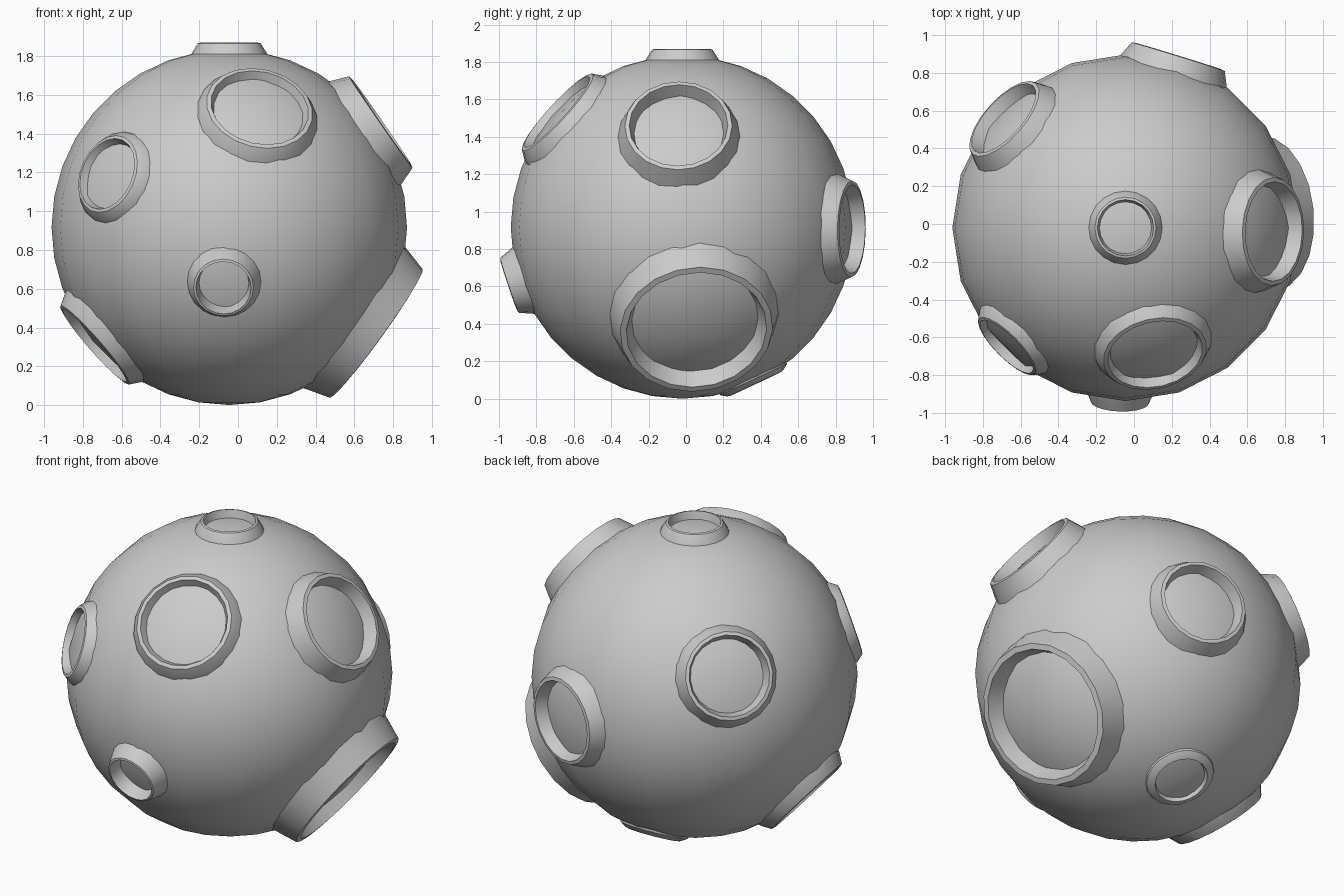
import bpy, bmesh, math
from mathutils import Vector

if "Cube" in bpy.data.objects:
    bpy.data.objects.remove(bpy.data.objects["Cube"])

CENTRE = Vector((-0.045, -0.02, 0.917))
R = 0.917

def finish(bm, name, angle):
    bmesh.ops.recalc_face_normals(bm, faces=bm.faces)
    me = bpy.data.meshes.new(name)
    bm.to_mesh(me)
    bm.free()
    ob = bpy.data.objects.new(name, me)
    bpy.context.collection.objects.link(ob)
    bpy.ops.object.select_all(action='DESELECT')
    ob.select_set(True)
    bpy.context.view_layer.objects.active = ob
    bpy.ops.object.shade_smooth_by_angle(angle=math.radians(angle))
    return ob

# main ball
bm = bmesh.new()
bmesh.ops.create_uvsphere(bm, u_segments=20, v_segments=18, radius=R)
bmesh.ops.translate(bm, verts=bm.verts, vec=CENTRE)
finish(bm, "ball", 40)

# crater rim: a lathed ring whose floor is the ball surface
def crater(name, offset, r, sides=20):
    d = Vector(offset)
    top = d.length
    q = d.normalized().to_track_quat('Z', 'Y')
    base = r * 1.03 + 0.025
    seat = math.sqrt(R * R - base * base)
    profile = [(base + 0.012, seat - 0.03), (base, seat + 0.005), (r, top - 0.004),
               (r * 0.92, top), (r * 0.81, math.sqrt(R * R - (r * 0.81) ** 2) - 0.03)]
    bm = bmesh.new()
    loops = []
    for rad, h in profile:
        loops.append([bm.verts.new(CENTRE + q @ Vector((rad * math.cos(a), rad * math.sin(a), h)))
                      for a in (2 * math.pi * i / sides for i in range(sides))])
    for k in range(len(loops)):
        A, B = loops[k], loops[(k + 1) % len(loops)]
        for i in range(sides):
            j = (i + 1) % sides
            bm.faces.new((A[i], A[j], B[j], B[i]))
    finish(bm, name, 25)

# rim centre relative to the ball centre, rim radius
for name, offset, r in [
    ("crater_top", (0, 0, 0.953), 0.162),
    ("crater_front_high", (0.157, -0.67, 0.617), 0.278),
    ("crater_right_high", (0.785, -0.02, 0.545), 0.287),
    ("crater_right_low", (0.761, 0.076, -0.549), 0.41),
    ("crater_front_left", (-0.63, -0.63, 0.276), 0.208),
    ("crater_front_low", (-0.03, -0.927, -0.312), 0.155),
    ("crater_left_low", (-0.697, -0.11, -0.61), 0.27),
    ("crater_back", (0.28, 0.909, -0.01), 0.258),
    ("crater_bottom", (0.01, 0.392, -0.838), 0.166),
    ("crater_back_left", (-0.645, 0.58, 0.39), 0.252),
]:
    crater(name, offset, r)
